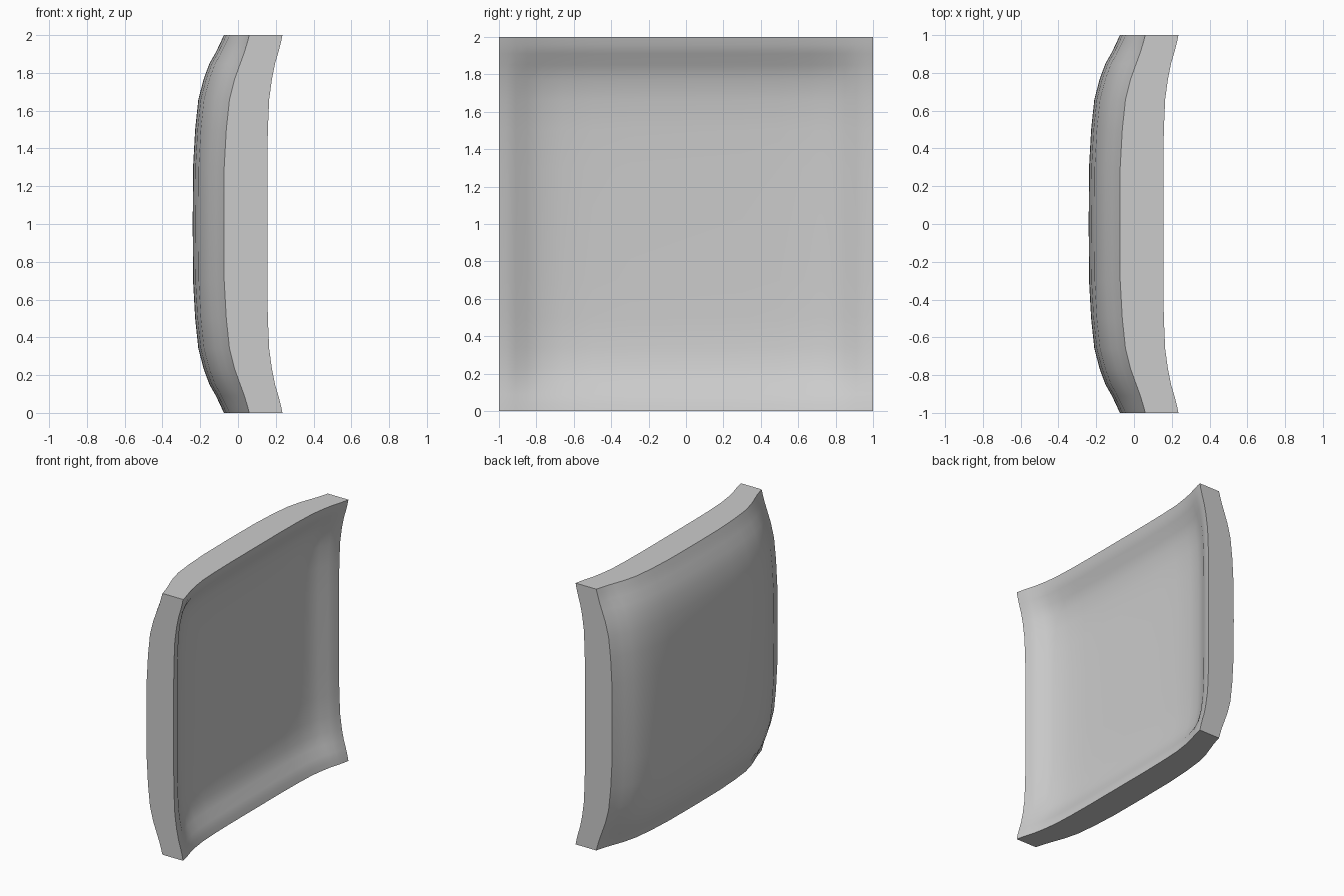
import bpy
import bmesh
import math

cube = bpy.data.objects.get("Cube")
if cube:
    bpy.data.objects.remove(cube, do_unlink=True)

# Material
grey = bpy.data.materials.new("light_grey")
grey.use_nodes = True
colour = (0.6, 0.6, 0.6, 1)
grey.diffuse_color = colour
grey.node_tree.nodes["Principled BSDF"].inputs["Base Color"].default_value = colour

# Profiles by distance from the rim: drop along the rim, extra drop inside
STATIONS = [0, .04, .09, .15, .23, .34, .5, .7, 1]
OUTER_RIM = [0, .011, .026, .048, .077, .105, .122, .133, .135]
OUTER_EXTRA = [0, .007, .016, .028, .029, .03, .03, .03, .03]
INNER_RIM = [0, .008, .021, .039, .055, .07, .077, .08, .08]
INNER_EXTRA = [0, .003, .01, .032, .045, .05, .05, .05, .05]

HALF = len(STATIONS) - 1
COUNT = 2 * HALF + 1


def station(i):
    return min(i, COUNT - 1 - i)


def coordinate(i):
    s = 1 - STATIONS[station(i)]
    return -s if i < HALF else s


def surface(bm, corner, rim, extra):
    """Curved square sheet, sinking towards -x away from its corners."""
    rows = []
    for i in range(COUNT):
        row = []
        for j in range(COUNT):
            a, b = station(i), station(j)
            x = corner - rim[a] - rim[b] - extra[a] * extra[b] / extra[-1]
            row.append(bm.verts.new((x, coordinate(i), coordinate(j) + 1)))
        rows.append(row)
    for i in range(COUNT - 1):
        for j in range(COUNT - 1):
            bm.faces.new((rows[i][j], rows[i + 1][j],
                          rows[i + 1][j + 1], rows[i][j + 1]))
    return rows


def border(rows):
    n = COUNT - 1
    return ([rows[i][0] for i in range(n)] + [rows[n][j] for j in range(n)]
            + [rows[n - i][n] for i in range(n)] + [rows[0][n - j] for j in range(n)])


# Domed outer sheet, dished inner sheet and the side walls between them
bm = bmesh.new()
outer = border(surface(bm, 0.06, OUTER_RIM, OUTER_EXTRA))
inner = border(surface(bm, 0.235, INNER_RIM, INNER_EXTRA))
for k in range(len(outer)):
    m = (k + 1) % len(outer)
    bm.faces.new((outer[k], outer[m], inner[m], inner[k]))
bmesh.ops.recalc_face_normals(bm, faces=bm.faces[:])

mesh = bpy.data.meshes.new("curved_panel")
bm.to_mesh(mesh)
bm.free()
mesh.materials.append(grey)
panel = bpy.data.objects.new("curved_panel", mesh)
bpy.context.collection.objects.link(panel)

# Smooth sheets with crisp rim edges
bpy.ops.object.select_all(action='DESELECT')
panel.select_set(True)
bpy.context.view_layer.objects.active = panel
bpy.ops.object.shade_smooth_by_angle(angle=math.radians(35))
